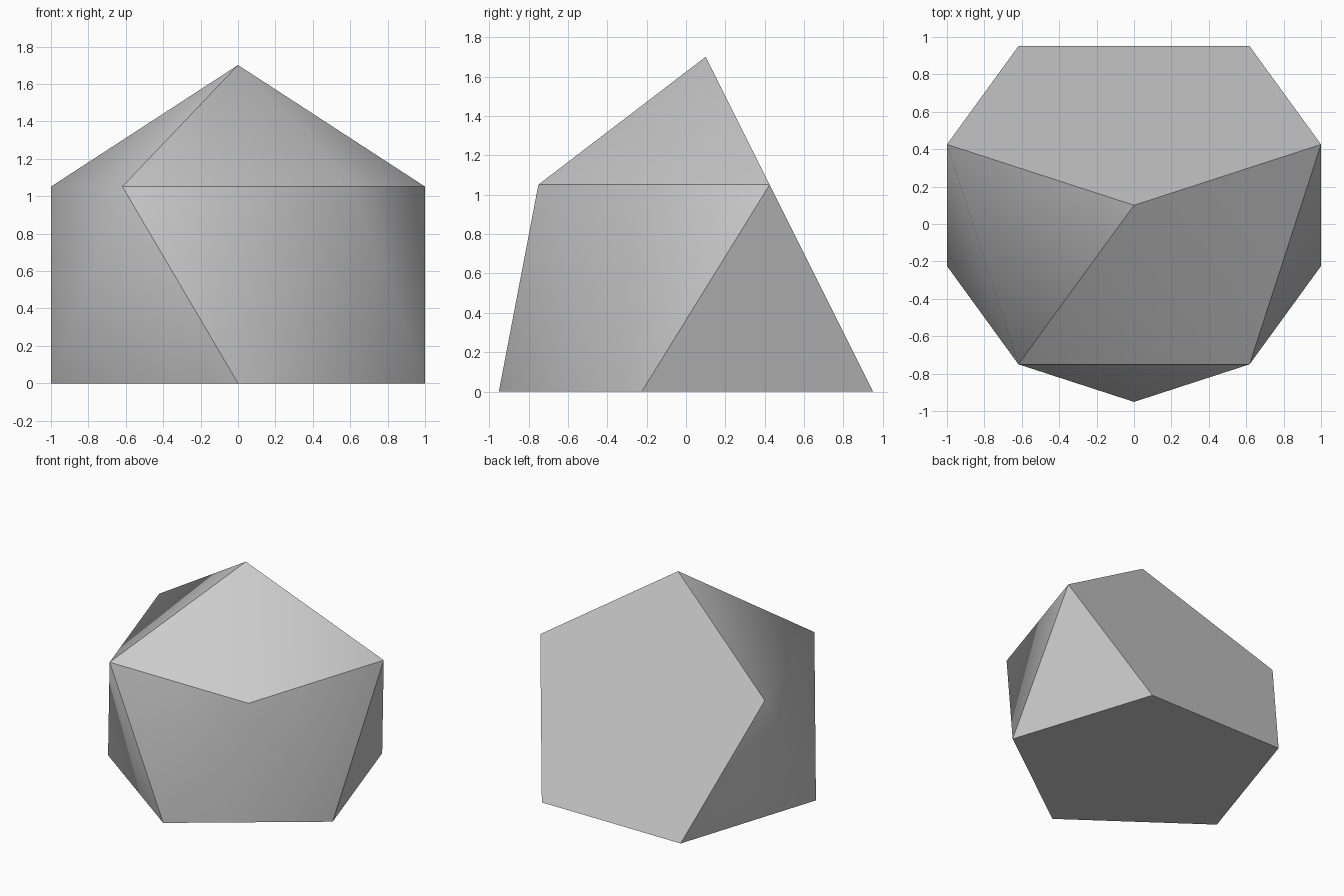
import bpy
import bmesh
from math import sin, cos, radians, sqrt

cube = bpy.data.objects.get("Cube")
if cube:
    bpy.data.objects.remove(cube, do_unlink=True)

# Single grey material
grey = bpy.data.materials.new("light grey")
grey.use_nodes = True
colour = (0.6, 0.6, 0.6, 1.0)
grey.diffuse_color = colour
grey.node_tree.nodes["Principled BSDF"].inputs["Base Color"].default_value = colour

# Icosahedron proportions: pentagon ring radius, edge length and heights
radius = 1 / cos(radians(18))
edge = 2 * radius * sin(radians(36))
ring_height = radius
cap_height = sqrt(edge ** 2 - radius ** 2)
centre_y = radius * (1 - cos(radians(36))) / 2

bm = bmesh.new()


def corner(degrees, z):
    a = radians(degrees)
    return bm.verts.new((radius * cos(a), centre_y + radius * sin(a), z))


# Full lower ring, upper ring without its back corner, and the peak
low_front, low_right, low_back_right, low_back_left, low_left = [
    corner(-90 + 72 * i, 0) for i in range(5)]
up_left, up_front_left, up_front_right, up_right = [
    corner(162 + 72 * i, ring_height) for i in range(4)]
peak = bm.verts.new((0, centre_y, ring_height + cap_height))


def fan(hub, rim):
    return [(hub, a, b) for a, b in zip(rim, rim[1:])]


# Each group shades smoothly inside and is divided from the others by sharp edges
groups = [
    [(low_front, low_right, low_back_right, low_back_left, low_left)],
    [(peak, up_left, low_back_left, low_back_right, up_right)],
    [(low_right, low_back_right, up_right)],
    fan(up_front_right, [up_right, peak, up_front_left]),
    fan(up_front_right, [up_front_left, low_front, low_right, up_right]),
    fan(up_front_left, [peak, up_left, low_left, low_front])
    + [(up_left, low_back_left, low_left)],
]
group_of = {}
for number, group in enumerate(groups):
    for verts in group:
        face = bm.faces.new(verts)
        face.smooth = True
        group_of[face] = number

for e in bm.edges:
    e.smooth = len({group_of[f] for f in e.link_faces}) == 1
bmesh.ops.recalc_face_normals(bm, faces=bm.faces[:])

mesh = bpy.data.meshes.new("cut_icosahedron")
bm.to_mesh(mesh)
bm.free()
mesh.materials.append(grey)
solid = bpy.data.objects.new("cut_icosahedron", mesh)
bpy.context.collection.objects.link(solid)
